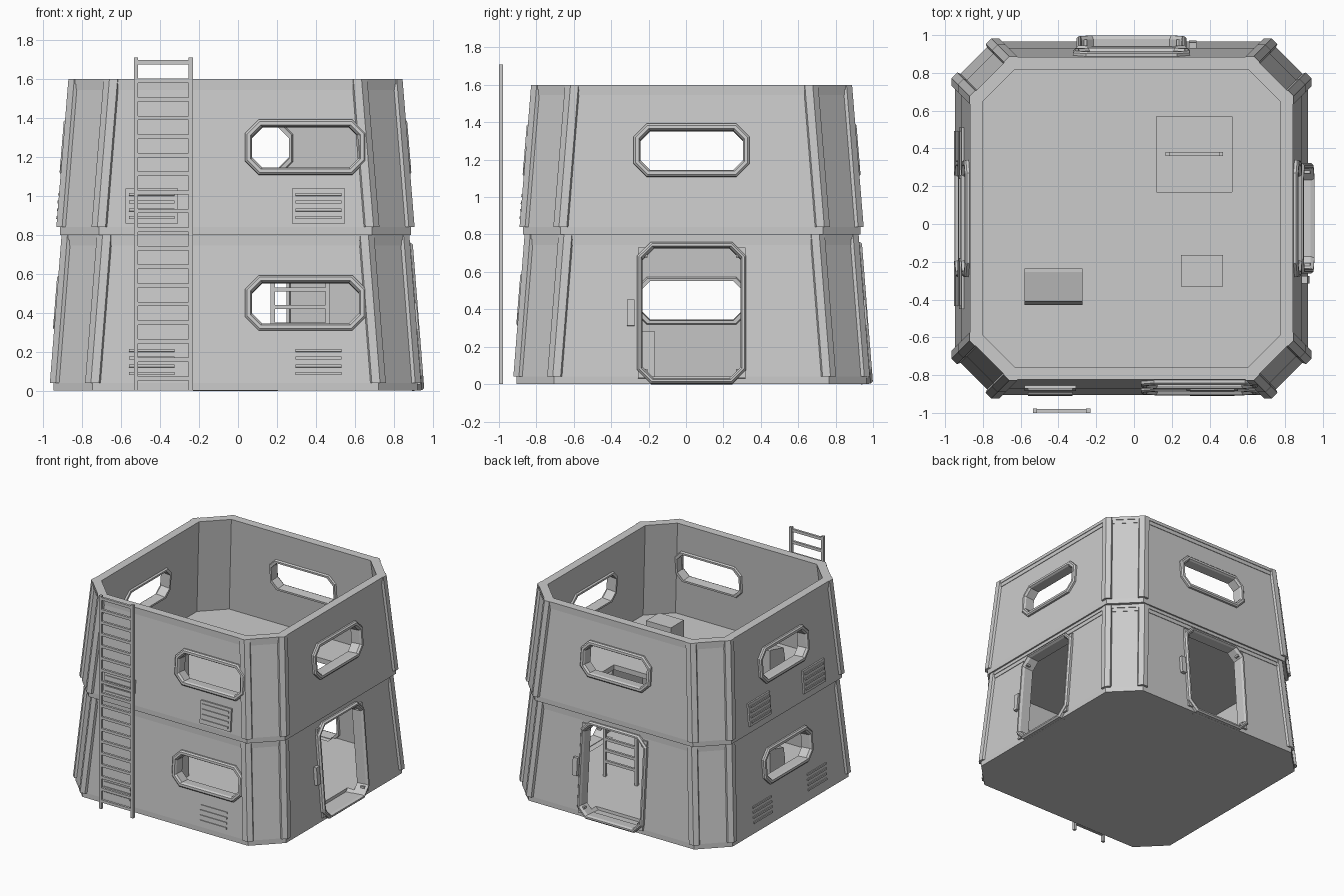
import bpy, bmesh
from mathutils import Matrix, Vector

cube = bpy.data.objects.get("Cube")
if cube:
    bpy.data.objects.remove(cube, do_unlink=True)

GREY = (0.6, 0.6, 0.6, 1)
mat = bpy.data.materials.new("light grey")
mat.use_nodes = True
mat.diffuse_color = GREY
mat.node_tree.nodes["Principled BSDF"].inputs["Base Color"].default_value = GREY

CENTRE = Vector((-0.013, 0.03, 0))
CORNER, WALL, HEIGHT, SKIRT = 0.2, 0.053, 0.8, 0.04
STOREYS = [("lower", 0.0, 0.935, 0.875), ("upper", 0.8, 0.902, 0.84)]
SIDES = {"front": (0, -1), "right": (1, 0), "back": (0, 1), "left": (-1, 0)}


def finish(name, bm, matrix):
    bmesh.ops.recalc_face_normals(bm, faces=bm.faces)
    mesh = bpy.data.meshes.new(name)
    bm.to_mesh(mesh)
    bm.free()
    mesh.transform(matrix)
    mesh.materials.append(mat)
    obj = bpy.data.objects.new(name, mesh)
    bpy.context.scene.collection.objects.link(obj)
    return obj


def loft(name, loops, matrix=Matrix.Translation(CENTRE), ring=False):
    """Skin equal loops; either closed into a ring or capped at both ends."""
    bm = bmesh.new()
    rows = [[bm.verts.new(p) for p in loop] for loop in loops]
    pairs = list(zip(rows, rows[1:])) + ([(rows[-1], rows[0])] if ring else [])
    for low, high in pairs:
        for i in range(len(low)):
            j = (i + 1) % len(low)
            bm.faces.new((low[i], low[j], high[j], high[i]))
    if not ring:
        bm.faces.new(rows[0])
        bm.faces.new(rows[-1])
    return finish(name, bm, matrix)


def box(name, low, high, matrix=Matrix()):
    low, high = Vector(low), Vector(high)
    bm = bmesh.new()
    bmesh.ops.create_cube(bm, size=1, matrix=Matrix.Translation((low + high) / 2)
                          @ Matrix.Diagonal((high - low).to_4d()))
    return finish(name, bm, matrix)


def octagon(a, b, c, z):
    return [Vector(p) for p in (
        (a, c - b, z), (a, b - c, z), (a - c, b, z), (c - a, b, z),
        (-a, b - c, z), (-a, c - b, z), (c - a, -b, z), (a - c, -b, z))]


def plan(half, z, grow=0.0):
    """Chamfered square outline, offset evenly by grow."""
    return octagon(half + grow, half + grow, CORNER + 0.586 * grow, z)


def on_wall(side, storey, u, z):
    """Matrix at a wall point: x along the wall, y up the slope, z outwards."""
    _, z0, h0, h1 = storey
    n = Vector((*SIDES[side], 0))
    along = Vector((-n.y, n.x, 0))
    slope = (h1 - h0) / (HEIGHT - SKIRT)
    up = (n * slope + Vector((0, 0, 1))).normalized()
    out = along.cross(up)
    pos = CENTRE + along * u + n * (h0 + slope * (z - SKIRT)) + Vector((0, 0, z0 + z))
    m = Matrix((along, up, out)).transposed().to_4x4()
    m.translation = pos
    return m


def cut(obj, cutters):
    for c in cutters:
        c.hide_render = True
        mod = obj.modifiers.new("cut", "BOOLEAN")
        mod.object, mod.operation, mod.solver = c, "DIFFERENCE", "EXACT"
    dg = bpy.context.evaluated_depsgraph_get()
    mesh = bpy.data.meshes.new_from_object(obj.evaluated_get(dg))
    obj.modifiers.clear()
    obj.data = mesh
    for c in cutters:
        bpy.data.objects.remove(c, do_unlink=True)


def opening(name, m, a, b, c, rim, lift):
    """Bevelled frame lining an eight-sided hole; returns the hole cutter."""
    ai, bi, ci = a - rim, b - rim, c - rim * 0.5
    loft(name + "_frame", [
        octagon(a, b, c, -0.03), octagon(a, b, c, lift * 0.6),
        octagon(a - 0.01, b - 0.01, c - 0.005, lift),
        octagon(ai + 0.008, bi + 0.008, ci, lift),
        octagon(ai, bi, ci, lift * 0.4), octagon(ai, bi, ci, -0.065),
        octagon(ai + 0.015, bi + 0.015, ci, -0.065)], m, ring=True)
    e = 0.004
    return loft(name + "_cutter", [octagon(ai + e, bi + e, ci, -0.13),
                                   octagon(ai + e, bi + e, ci, 0.1)], m)


def window(name, side, storey, u):
    m = on_wall(side, storey, u, 0.45)
    return opening(name, m, 0.31, 0.142, 0.07, 0.036, 0.024)


def door(name, side, storey):
    m = on_wall(side, storey, 0, 0.38)
    for sx in (-1, 1):
        for sy in (-1, 1):
            x, y = sx * 0.262, sy * 0.325
            box(name + "_corner_block", (x - 0.025, y - 0.025, -0.02),
                (x + 0.025, y + 0.025, 0.014), m)
    box(name + "_control_box", (-0.345, -0.07, -0.02), (-0.305, 0.07, 0.028), m)
    return opening(name, m, 0.292, 0.38, 0.075, 0.03, 0.032)


def grille(name, side, storey, u):
    raised = storey[0] == "upper"
    m = on_wall(side, storey, u, 0.147)
    lift = 0.014 if raised else 0
    if raised:
        box(name + "_plate", (-0.136, -0.09, -0.02), (0.136, 0.09, lift), m)
    for i in range(4):
        y = -0.06 + i * 0.04
        box(name + "_slat", (-0.118, y - 0.007, -0.01), (0.118, y + 0.007, lift + 0.008), m)


def ladder(name, x, y, width, top, first, step, count, bottom=0.0):
    for s in (-1, 1):
        c = x + s * (width / 2 - 0.011)
        box(name + "_rail", (c - 0.011, y - 0.011, bottom), (c + 0.011, y + 0.011, top))
    for i in range(count):
        z = first + i * step
        box(name + "_rung", (x - width / 2 + 0.015, y - 0.009, z - 0.011),
            (x + width / 2 - 0.015, y + 0.009, z + 0.011))


for storey in STOREYS:
    tag, z0, h0, h1 = storey
    top = z0 + HEIGHT
    # Tapered eight-sided shell with its floor
    shell = loft(tag + "_storey_shell", [
        plan(h0, z0), plan(h0, z0 + SKIRT), plan(h1, top), plan(h1, top, -WALL),
        plan(h0, z0 + SKIRT, -WALL)])
    # Stepped rim band around the top
    loft(tag + "_rim_band", [
        plan(h1, top - 0.055, -0.01), plan(h1, top - 0.055, 0.009),
        plan(h1, top - 0.025, 0.009), plan(h1, top - 0.025, 0.014),
        plan(h1, top, 0.014), plan(h1, top, -0.01)], ring=True)
    # Ribs folded around each corner edge
    for i in range(8):
        sections = []
        for half, z in ((h0, z0 + SKIRT), (h1, top)):
            base, outer = plan(half, z, -0.008), plan(half, z, 0.018)
            p, o = base[i], outer[i]
            d1 = (base[i - 1] - p).normalized() * 0.042
            d2 = (base[(i + 1) % 8] - p).normalized() * 0.042
            sections.append([p + d1, p, p + d2, o + d2, o, o + d1])
        loft(tag + "_corner_rib", sections)
    # Windows, doors and vents
    holes = [window(tag + "_front_window", "front", storey, 0.36),
             window(tag + "_left_window", "left", storey, 0)]
    for side in ("right", "back"):
        if tag == "lower":
            holes.append(door(side + "_door", side, storey))
        else:
            holes.append(window("upper_" + side + "_window", side, storey, 0))
    if tag == "upper":
        holes.append(box("hatch_cutter", (0.12, 0.17, 0.7), (0.52, 0.57, 0.9)))
    cut(shell, holes)
    for side, spots in (("front", (-0.43, 0.427)), ("left", (-0.345, 0.345))):
        for u in spots:
            grille(tag + "_" + side + "_vent", side, storey, u)
    # Furniture: a crate and a sloped console
    floor = z0 + SKIRT
    box(tag + "_crate", (0.25, -0.33, floor - 0.01), (0.47, -0.165, floor + 0.24))
    profile = [(-0.43, -0.01), (-0.235, -0.01), (-0.235, 0.25), (-0.255, 0.25),
               (-0.41, 0.21), (-0.43, 0.1)]
    loft(tag + "_console", [[Vector((x, y, floor + z)) for y, z in profile]
                            for x in (-0.58, -0.272)], Matrix())

# Ladders outside and under the hatch
ladder("outer_ladder", -0.383, -0.989, 0.304, 1.71, 0.063, 0.0955, 18)
ladder("inner_ladder", 0.32, 0.37, 0.304, 0.83, 0.16, 0.09, 8, bottom=0.03)
